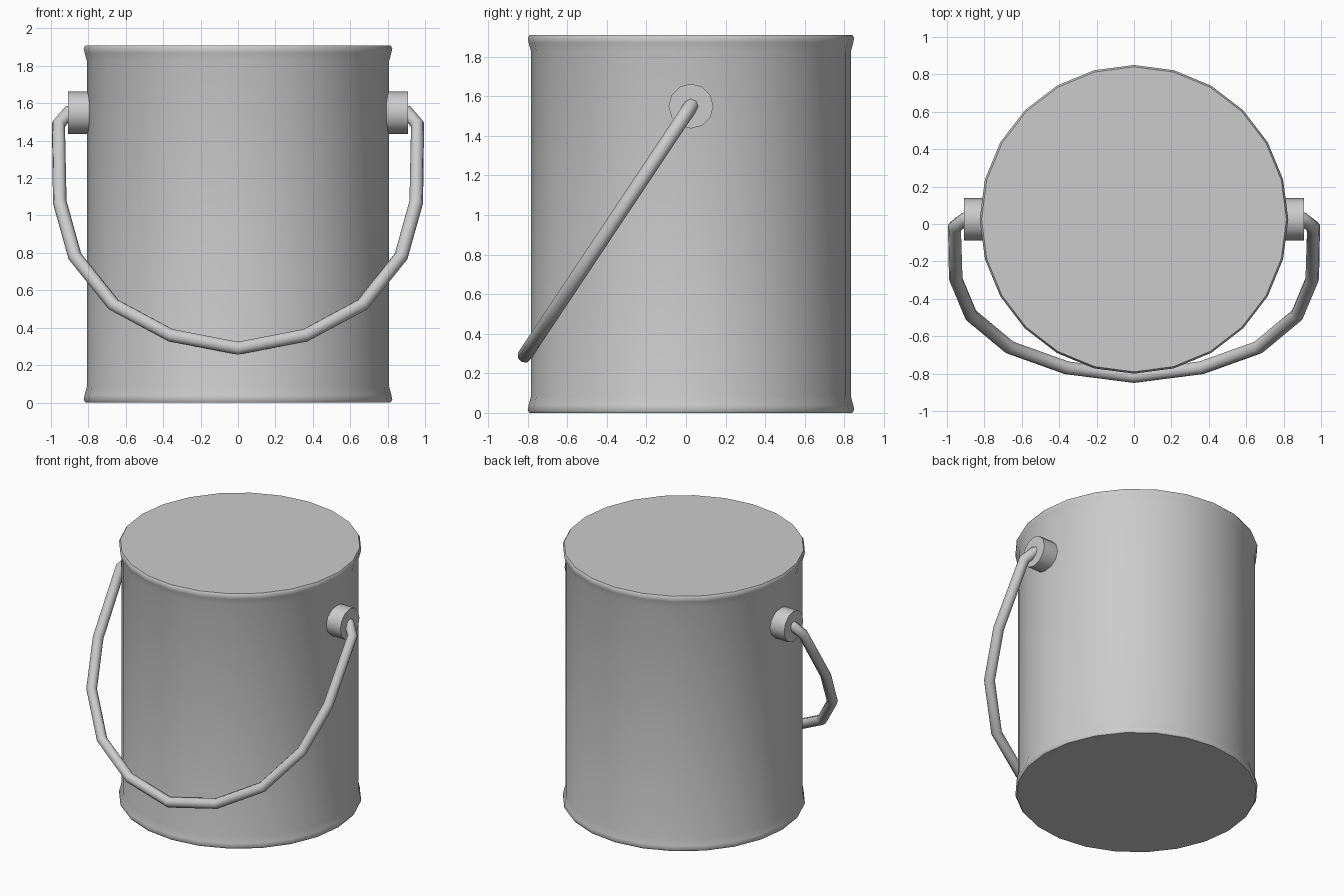
import bpy
import bmesh
import math
from mathutils import Vector

cube = bpy.data.objects.get("Cube")
if cube:
    bpy.data.objects.remove(cube, do_unlink=True)

# Material
GREY = (0.6, 0.6, 0.6, 1)
metal = bpy.data.materials.new("grey_metal")
metal.use_nodes = True
metal.diffuse_color = GREY
metal.node_tree.nodes["Principled BSDF"].inputs["Base Color"].default_value = GREY

CENTRE_Y = 0.025


def finish(obj, angle):
    """Assign the metal and smooth everything but sharp edges."""
    obj.data.materials.clear()
    obj.data.materials.append(metal)
    bpy.ops.object.select_all(action='DESELECT')
    obj.select_set(True)
    bpy.context.view_layer.objects.active = obj
    bpy.ops.object.shade_smooth_by_angle(angle=math.radians(angle))


def lathe(name, profile, sides, location):
    """Closed solid of revolution around z from (radius, height) rings."""
    bm = bmesh.new()
    rings = []
    for radius, z in profile:
        angles = [math.tau * i / sides for i in range(sides)]
        rings.append([bm.verts.new((radius * math.cos(a), radius * math.sin(a), z))
                      for a in angles])
    for low, high in zip(rings, rings[1:]):
        for i in range(sides):
            j = (i + 1) % sides
            bm.faces.new((low[i], low[j], high[j], high[i]))
    bm.faces.new(rings[0][::-1])
    bm.faces.new(rings[-1])
    mesh = bpy.data.meshes.new(name)
    bm.to_mesh(mesh)
    bm.free()
    obj = bpy.data.objects.new(name, mesh)
    obj.location = location
    bpy.context.collection.objects.link(obj)
    return obj


# Can body with flared rims, the same at top and bottom
HEIGHT = 1.91
rim = [(0.815, 0), (0.825, 0.015), (0.82, 0.04), (0.808, 0.085)]
profile = rim + [(r, HEIGHT - z) for r, z in reversed(rim)]
finish(lathe("can_body", profile, 24, (0, CENTRE_Y, 0)), 50)

# Handle mounts
for name, side in (("left_mount", 1), ("right_mount", -1)):
    mount = lathe(name, [(0.113, 0), (0.113, 0.13)], 12,
                  (side * 0.78, CENTRE_Y, 1.55))
    mount.rotation_euler.y = side * math.pi / 2
    finish(mount, 40)

# Wire handle: half outline as (x, distance along the tilted plane), mirrored
pivot = Vector((0, CENTRE_Y, 1.55))
bottom = Vector((0, -0.815, 0.29))
half = [(0.87, -0.01), (0.905, 0.0), (0.96, 0.05), (0.953, 0.38),
        (0.872, 0.61), (0.665, 0.815), (0.36, 0.945)]
outline = half + [(0, 1)] + [(-x, t) for x, t in reversed(half)]
curve = bpy.data.curves.new("handle", 'CURVE')
curve.dimensions = '3D'
curve.bevel_depth = 0.037
curve.bevel_resolution = 2
curve.use_fill_caps = True
spline = curve.splines.new('POLY')
spline.points.add(len(outline) - 1)
for point, (x, t) in zip(spline.points, outline):
    point.co = (*(pivot.lerp(bottom, t) + Vector((x, 0, 0))), 1)
handle = bpy.data.objects.new("handle", curve)
bpy.context.collection.objects.link(handle)
bpy.ops.object.select_all(action='DESELECT')
handle.select_set(True)
bpy.context.view_layer.objects.active = handle
bpy.ops.object.convert(target='MESH')
finish(bpy.context.view_layer.objects.active, 50)
